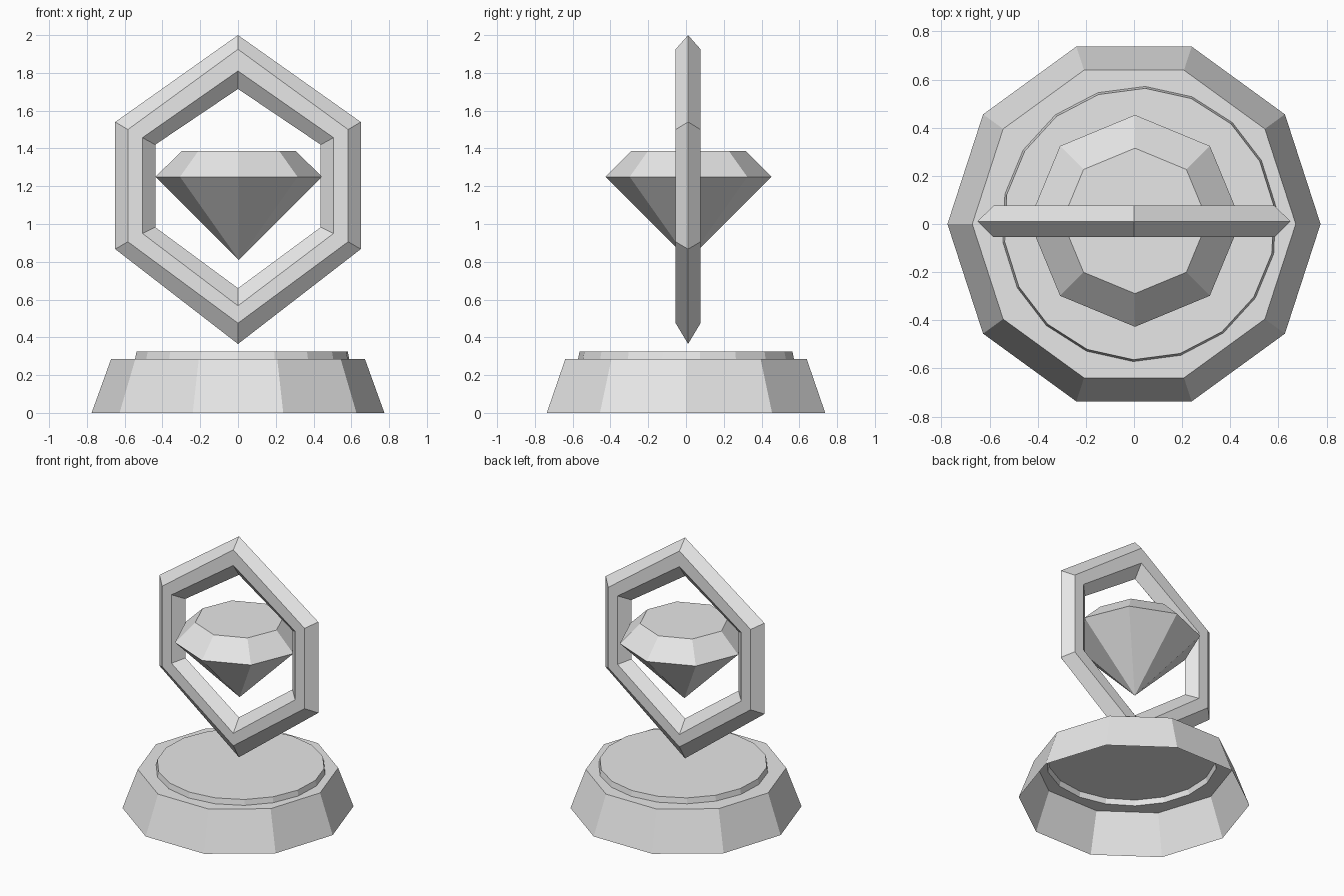
import bpy
import bmesh
from math import cos, sin, radians, tau

cube = bpy.data.objects.get("Cube")
if cube:
    bpy.data.objects.remove(cube, do_unlink=True)

GREY = (0.8, 0.8, 0.8, 1.0)
grey = bpy.data.materials.new("plain_grey")
grey.use_nodes = True
grey.diffuse_color = GREY
shader = next(n for n in grey.node_tree.nodes if n.type == "BSDF_PRINCIPLED")
shader.inputs["Base Color"].default_value = GREY


def polygon(sides, radius, z, centre=(0, 0), turn=0):
    """Points of a level regular polygon."""
    angles = [radians(turn) + tau * i / sides for i in range(sides)]
    return [(centre[0] + radius * cos(a), centre[1] + radius * sin(a), z) for a in angles]


def add_loop(bm, points):
    return [bm.verts.new(p) for p in points]


def join_loops(bm, a, b):
    """Band of quads between two loops of equal length."""
    n = len(a)
    for i in range(n):
        j = (i + 1) % n
        bm.faces.new((a[i], a[j], b[j], b[i]))


def loop_edges(bm, loop):
    return [bm.edges.get((loop[i - 1], loop[i])) for i in range(len(loop))]


def finish(bm, name):
    bmesh.ops.recalc_face_normals(bm, faces=bm.faces[:])
    mesh = bpy.data.meshes.new(name)
    bm.to_mesh(mesh)
    bm.free()
    mesh.materials.append(grey)
    obj = bpy.data.objects.new(name, mesh)
    bpy.context.collection.objects.link(obj)
    return obj


# Pedestal: hollow ten-sided skirt, flat shoulder and raised round cap
bm = bmesh.new()
foot = add_loop(bm, polygon(10, 0.775, 0))
shoulder = add_loop(bm, polygon(10, 0.672, 0.285))
cap_low = add_loop(bm, polygon(18, 0.572, 0.285, (0.022, 0), 7.5))
cap_high = add_loop(bm, polygon(18, 0.564, 0.325, (0.022, 0), 7.5))
join_loops(bm, foot, shoulder)
join_loops(bm, cap_low, cap_high)
bm.faces.new(cap_high)
bmesh.ops.triangle_fill(bm, use_beauty=True,
                        edges=loop_edges(bm, shoulder) + loop_edges(bm, cap_low))
finish(bm, "pedestal")

# Gem: eight-sided crown with a flat table and a pointed lower half
bm = bmesh.new()
centre = (0.004, 0.013)
girdle = add_loop(bm, polygon(8, 0.44, 1.25, centre))
table = add_loop(bm, polygon(8, 0.302, 1.387, centre))
tip = bm.verts.new((*centre, 0.81))
join_loops(bm, girdle, table)
bm.faces.new(table)
for i in range(8):
    bm.faces.new((girdle[i - 1], girdle[i], tip))
finish(bm, "gem")


# Hexagonal frame: bevelled on both the outer and inner rims
def frame_loop(y, half_width, top, side_top, side_low, bottom):
    return [(0, y, top), (half_width, y, side_top), (half_width, y, side_low),
            (0, y, bottom), (-half_width, y, side_low), (-half_width, y, side_top)]


outer_ridge = (0.65, 2.0, 1.54, 0.867, 0.365)
outer_edge = (0.583, 1.925, 1.5, 0.906, 0.475)
inner_edge = (0.506, 1.81, 1.457, 0.95, 0.567)
inner_ridge = (0.438, 1.715, 1.42, 0.983, 0.66)
middle, front, back = 0.011, -0.055, 0.077
section = [(middle, outer_ridge), (front, outer_edge), (front, inner_edge),
           (middle, inner_ridge), (back, inner_edge), (back, outer_edge)]
bm = bmesh.new()
loops = [add_loop(bm, frame_loop(y, *size)) for y, size in section]
for i in range(len(loops)):
    join_loops(bm, loops[i - 1], loops[i])
finish(bm, "hexagon_frame")
